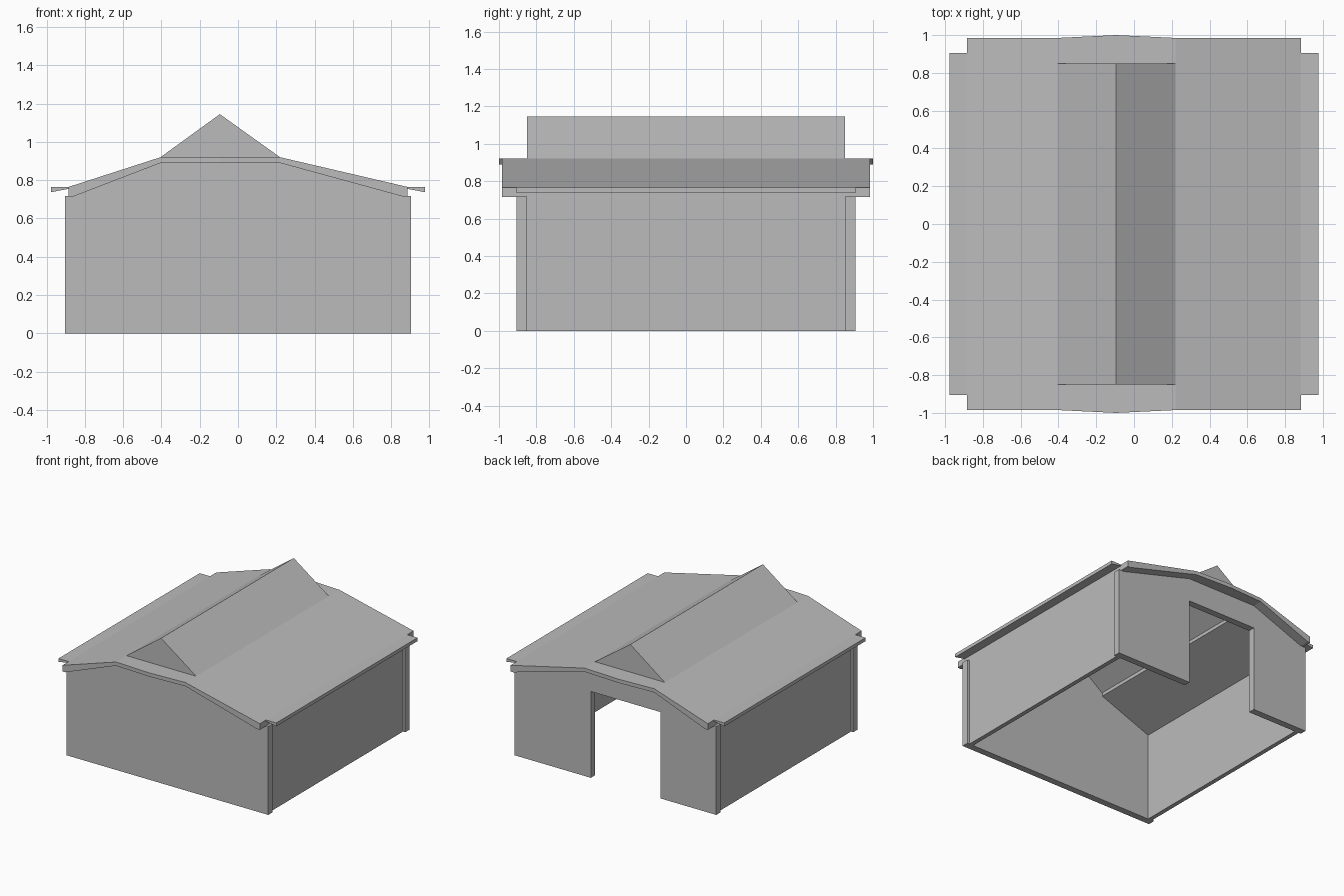
import bpy
import bmesh

cube = bpy.data.objects.get("Cube")
if cube:
    bpy.data.objects.remove(cube, do_unlink=True)

grey = bpy.data.materials.new("plain grey")
grey.use_nodes = True
grey.diffuse_color = (0.5, 0.5, 0.5, 1)
grey.node_tree.nodes["Principled BSDF"].inputs["Base Color"].default_value = (0.5, 0.5, 0.5, 1)

# Shared dimensions
WALL_X, SIDE_X, INNER_X = 0.905, 0.885, 0.85
WALL_Y, INNER_Y, VERGE_Y = 0.905, 0.85, 0.985
EAVE_X, EAVE_Z, WALL_Z = 0.977, 0.765, 0.717
RIDGE_L, RIDGE_R, DECK_Z, SOFFIT_Z = -0.405, 0.22, 0.92, 0.89
PEAK_X, PEAK_Z = -0.095, 1.145
DOOR_Z = 0.70


def make_object(name, bm):
    bmesh.ops.recalc_face_normals(bm, faces=bm.faces)
    mesh = bpy.data.meshes.new(name)
    bm.to_mesh(mesh)
    bm.free()
    mesh.materials.append(grey)
    obj = bpy.data.objects.new(name, mesh)
    bpy.context.collection.objects.link(obj)
    return obj


def extrude(name, outline, offset):
    """Close a flat outline and sweep it along a vector."""
    bm = bmesh.new()
    face = bm.faces.new([bm.verts.new(p) for p in outline])
    swept = bmesh.ops.extrude_face_region(bm, geom=[face], use_keep_orig=True)
    moved = [g for g in swept["geom"] if isinstance(g, bmesh.types.BMVert)]
    bmesh.ops.translate(bm, verts=moved, vec=offset)
    return make_object(name, bm)


def along_y(name, profile, y0, y1):
    return extrude(name, [(x, y0, z) for x, z in profile], (0, y1 - y0, 0))


# Gable walls, the back one with a wide doorway
gable_top = [(WALL_X, WALL_Z), (SIDE_X, WALL_Z), (0.86, WALL_Z),
             (RIDGE_R, SOFFIT_Z), (RIDGE_L, SOFFIT_Z),
             (-0.86, WALL_Z), (-SIDE_X, WALL_Z), (-WALL_X, WALL_Z)]
doorway = [(RIDGE_L, 0), (RIDGE_L, DOOR_Z), (RIDGE_R, DOOR_Z), (RIDGE_R, 0)]
base = [(-WALL_X, 0), (WALL_X, 0)]
along_y("front_wall", base + gable_top, -WALL_Y, -INNER_Y)
along_y("back_wall", base[:1] + doorway + base[1:] + gable_top, INNER_Y, WALL_Y)

# Side walls, eaves and roof slopes
for side, s, ridge in (("left", 1, RIDGE_R), ("right", -1, RIDGE_L)):
    wall = [(s * INNER_X, 0), (s * SIDE_X, 0), (s * SIDE_X, 0.75), (s * INNER_X, 0.75)]
    along_y(side + "_wall", wall, -INNER_Y, INNER_Y)

    eave = [(s * SIDE_X, 0.755), (s * EAVE_X, 0.737), (s * EAVE_X, EAVE_Z), (s * SIDE_X, EAVE_Z)]
    along_y(side + "_eave", eave, -WALL_Y, WALL_Y)

    slope = [(s * SIDE_X, 0.715), (s * SIDE_X, EAVE_Z), (ridge, DECK_Z),
             (ridge, SOFFIT_Z), (s * 0.86, 0.715)]
    along_y(side + "_roof_slope", slope, -VERGE_Y, VERGE_Y)

# Flat roof strips at both ends of the ridge opening
for end, s in (("front", -1), ("back", 1)):
    strip = [(RIDGE_L, s * INNER_Y), (RIDGE_R, s * INNER_Y), (RIDGE_R, s * VERGE_Y),
             (PEAK_X, s), (RIDGE_L, s * VERGE_Y)]
    extrude(end + "_roof_strip", [(x, y, SOFFIT_Z) for x, y in strip],
            (0, 0, DECK_Z - SOFFIT_Z))

# Raised hollow ridge, open underneath
bm = bmesh.new()
ends = [[bm.verts.new((x, y, z)) for x, z in
         ((RIDGE_L, DECK_Z), (PEAK_X, PEAK_Z), (RIDGE_R, DECK_Z))]
        for y in (-INNER_Y, INNER_Y)]
for tri in ends:
    bm.faces.new(tri)
for i in (0, 1):
    bm.faces.new((ends[0][i], ends[0][i + 1], ends[1][i + 1], ends[1][i]))
ridge = make_object("raised_ridge", bm)
shell = ridge.modifiers.new("shell", "SOLIDIFY")
shell.thickness = 0.008
shell.offset = -1
